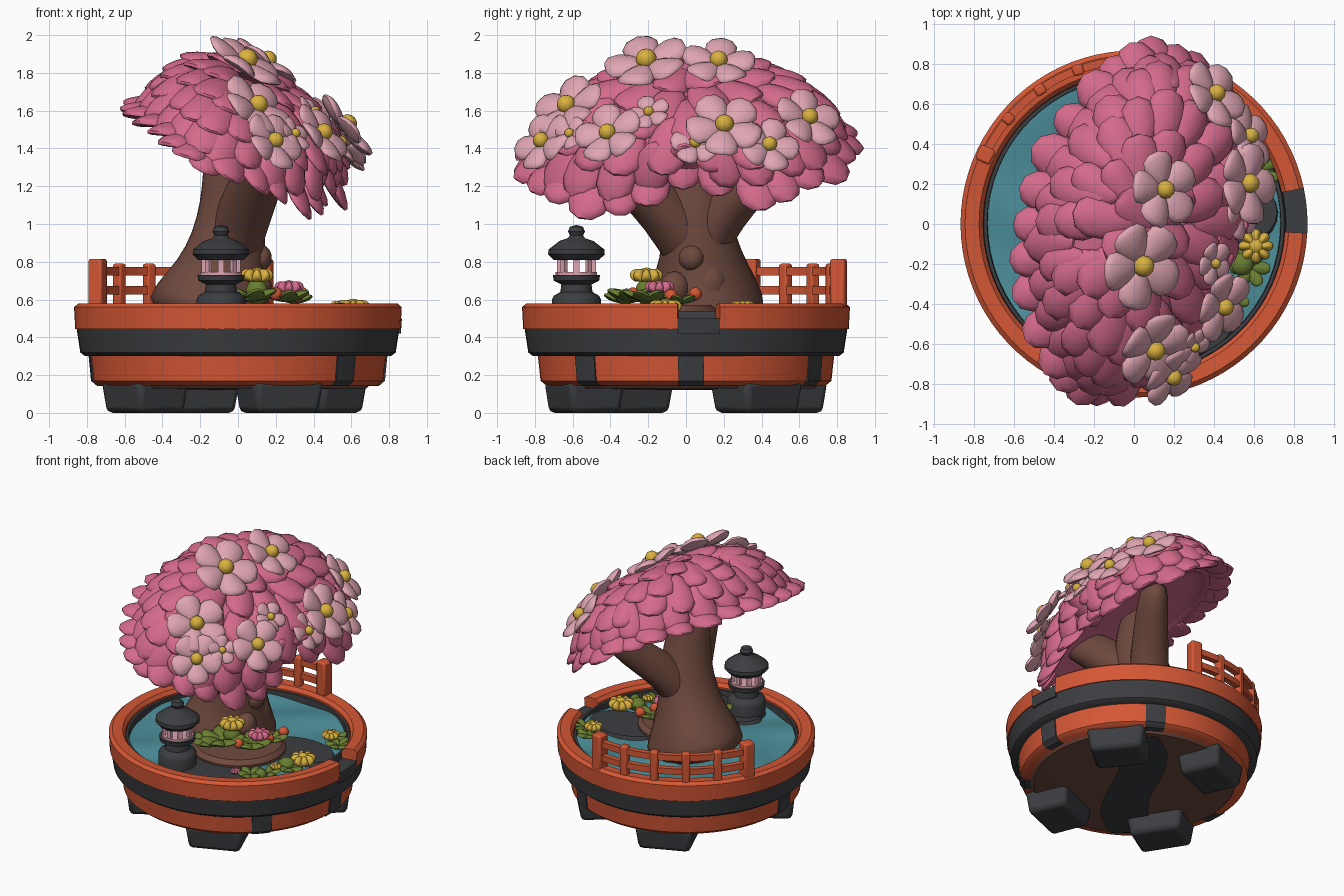
import bpy, bmesh, math, random
from mathutils import Vector, Matrix

if "Cube" in bpy.data.objects:
    bpy.data.objects.remove(bpy.data.objects["Cube"])
random.seed(4)

def mat(name, c):
    m = bpy.data.materials.new(name)
    m.diffuse_color = (*c, 1)
    m.use_nodes = True
    m.node_tree.nodes["Principled BSDF"].inputs["Base Color"].default_value = m.diffuse_color
    return m

ORANGE = mat("vermilion", (.66, .095, .035))
DARK = mat("charcoal", (.045, .047, .052))
BROWN = mat("bark brown", (.16, .068, .048))
TEAL = mat("water teal", (.075, .28, .33))
PINK = mat("blossom pink", (.66, .145, .26))
PALE = mat("pale pink", (.74, .38, .45))
YELLOW = mat("yellow", (.70, .44, .05))
GREEN = mat("leaf green", (.14, .21, .03))

def finish(name, bm, m, angle=40, bevel=0):
    bmesh.ops.remove_doubles(bm, verts=bm.verts, dist=1e-5)
    bmesh.ops.recalc_face_normals(bm, faces=bm.faces)
    me = bpy.data.meshes.new(name)
    bm.to_mesh(me)
    bm.free()
    me.materials.append(m)
    me.shade_smooth()
    me.set_sharp_from_angle(angle=math.radians(angle))
    ob = bpy.data.objects.new(name, me)
    bpy.context.collection.objects.link(ob)
    if bevel:
        b = ob.modifiers.new("bevel", "BEVEL")
        b.width, b.segments = bevel, 2
    return ob

def lathe(name, prof, m, segs=64, a0=0, a1=360, at=(0, 0, 0), sc=(1, 1)):
    """Revolve a closed (r, z) profile; partial sweeps are capped."""
    bm = bmesh.new()
    full = a1 - a0 >= 360
    n = segs if full else segs + 1
    rows = []
    for i in range(n):
        a = math.radians(a0 + (a1 - a0) * i / segs)
        rows.append([bm.verts.new((at[0] + sc[0] * r * math.cos(a), at[1] + sc[1] * r * math.sin(a), at[2] + z))
                     for r, z in prof])
    k = len(prof)
    for i in range(segs):
        A, B = rows[i], rows[(i + 1) % n]
        for j in range(k):
            if prof[j][0] + prof[(j + 1) % k][0] > 0:
                bm.faces.new((A[j], B[j], B[(j + 1) % k], A[(j + 1) % k]))
    if not full:
        bm.faces.new(rows[0])
        bm.faces.new(rows[-1])
    bmesh.ops.dissolve_degenerate(bm, dist=1e-5, edges=bm.edges)
    return finish(name, bm, m)

def ball(bm, pos, s, seg=12):
    bmesh.ops.create_uvsphere(bm, u_segments=seg, v_segments=seg // 2 + 1, radius=1,
                              matrix=Matrix.Translation(pos) @ Matrix.Diagonal((*s, 1)))

def petal(bm, pos, tip, nrm, L, W, T, narrow=.6):
    X = tip.normalized()
    Z = (nrm - X * nrm.dot(X)).normalized()
    Y = Z.cross(X)
    for v in bmesh.ops.create_uvsphere(bm, u_segments=12, v_segments=7, radius=1)["verts"]:
        x, y, z = v.co
        y *= narrow + (1 - narrow) * (x + 1) / 2
        z -= .9 * y * y - .35          # gentle crown across the petal
        v.co = Vector(pos) + X * x * L + Y * y * W + Z * z * T

def box(bm, pos, size, rot=0, taper=1):
    M = Matrix.Translation(pos) @ Matrix.Rotation(rot, 4, 'Z')
    for v in bmesh.ops.create_cube(bm, size=1)["verts"]:
        t = taper if v.co.z < 0 else 1
        v.co = M @ Vector((v.co.x * size[0] * t, v.co.y * size[1] * t, v.co.z * size[2]))

# ---- bowl ----
lathe("bowl_rim", [(.76, .45), (.755, .55), (.775, .575), (.845, .58), (.868, .56), (.862, .445)],
      ORANGE, 80, 12, 357)
lathe("rim_gap_sill", [(.75, .42), (.75, .5), (.868, .5), (.862, .42)], DARK, 6, -3, 12)
lathe("bowl_body", [(0, .3), (.81, .3), (.835, .32), (.855, .45), (.77, .46), (.752, .54), (.735, .54), (.73, .47), (0, .47)], DARK)
lathe("lower_band", [(0, .14), (.74, .145), (.77, .17), (.785, .31), (0, .31)], ORANGE)
for i, a in enumerate((-3, -48, 56, 178)):
    lathe(f"band_block_{i}", [(.7, .142), (.745, .142), (.778, .17), (.792, .312), (.7, .312)], DARK, 6, a, a + 10)
lathe("underside", [(0, .12), (.68, .13), (.7, .15), (0, .15)], BROWN)
bm = bmesh.new()
rows = []
for i in range(13):                      # winding dark strip under the bowl
    t = -.64 + 1.28 * i / 12
    s = .1 * math.sin(t * 4)
    rows.append([bm.verts.new(((t - q) * .707, (t + q) * .707, .116)) for q in (s - .16, s + .16)])
for A, B in zip(rows, rows[1:]):
    bm.faces.new((A[0], A[1], B[1], B[0]))
finish("underside_strip", bm, DARK)
bm = bmesh.new()
for a in (-68, 40, 113, 212):
    r = math.radians(a)
    box(bm, (.58 * math.cos(r), .58 * math.sin(r), .085), (.32, .4, .17), r, .88)
finish("feet", bm, DARK, 40, .03)

# ---- water and ground ----
bm = bmesh.new()
bmesh.ops.create_grid(bm, x_segments=36, y_segments=36, size=.745)
for v in bm.verts:                       # square grid pressed into a rippled disc
    l = v.co.length
    if l > 0:
        v.co *= max(abs(v.co.x), abs(v.co.y)) / l
    v.co.z = .505 + .013 * math.sin(v.co.x * 9 + 2 * math.sin(v.co.y * 6))
finish("water", bm, TEAL)
disc = [(0, 0), (1, 0), (.95, .025), (0, .03)]
lathe("path", disc, DARK, 24, at=(.45, .06, .497), sc=(.28, .19))
lathe("lantern_ground", disc, DARK, 24, at=(.13, -.5, .497), sc=(.38, .19))
lathe("island", [(0, .47), (.31, .47), (.32, .54), (.29, .57), (0, .575)], BROWN, 32, at=(.11, -.15, 0))

# ---- tree trunk and branches ----
def tube(name, pts):
    bm = bmesh.new()
    rows = []
    P = [Vector(p[:3]) for p in pts]
    for i, p in enumerate(pts):
        t = (P[min(i + 1, len(P) - 1)] - P[max(i - 1, 0)]).normalized()
        x = Vector((1, 0, 0))
        x = (x - t * x.dot(t)).normalized()
        y = t.cross(x)
        rows.append([bm.verts.new(P[i] + p[3] * (1 + .06 * math.sin(3 * a + i)) * (x * math.cos(a) + y * math.sin(a)))
                     for a in [2 * math.pi * k / 14 for k in range(14)]])
    for A, B in zip(rows, rows[1:]):
        for k in range(14):
            bm.faces.new((A[k], A[(k + 1) % 14], B[(k + 1) % 14], B[k]))
    bm.faces.new(rows[0])
    bm.faces.new(rows[-1])
    ob = finish(name, bm, BROWN, 180)
    ob.modifiers.new("sub", "SUBSURF").levels = 1

tube("trunk", [(-.17, .1, .46, .37), (-.14, .1, .6, .33), (-.09, .08, .75, .25), (-.05, .06, .92, .2),
               (-.02, .04, 1.1, .18), (-.03, 0, 1.3, .15), (-.06, 0, 1.55, .12)])
tube("branch_right", [(-.06, .06, .78, .14), (-.02, .13, .97, .14), (.07, .26, 1.13, .125), (.17, .4, 1.27, .11),
                      (.24, .52, 1.4, .09)])
tube("branch_left", [(-.05, .07, .78, .15), (0, -.03, .97, .15), (.06, -.18, 1.15, .15), (.12, -.34, 1.28, .13),
                     (.16, -.5, 1.4, .1)])
bm = bmesh.new()
ball(bm, (.12, .03, .82), (.06, .07, .07))
ball(bm, (.11, -.06, .66), (.07, .08, .09))
ball(bm, (.08, .12, .68), (.08, .1, .12))
finish("trunk_knots", bm, BROWN)

# ---- canopy: tilted rounded dome covered in petal scales ----
U, V, W = Vector((.9, 0, -.44)), Vector((0, 1, 0)), Vector((.44, 0, .9))
C, PW, B, H = Vector((-.03, 0, 1.385)), 2.1, .79, .42
def level(d):
    return sum(abs(c) ** PW for c in d) ** (1 / PW)
def surf(d, k=1):
    d = d * (k / level(d))
    v = d.y * B
    front = max(d.x, 0) * math.exp(-(v / .24) ** 2) * max(0, 1 - 1.5 * abs(d.z))   # arch over the trunk
    u = d.x * (.58 * (1 - .36 * front) if d.x > 0 else .5 * (1 - .25 * d.y ** 2)) - .09 * d.z * abs(d.z)
    p = C + U * u + V * v + W * (d.z * H + .1 * front)
    return p + Vector((.17 * v, 0, .06 * v))
def normal(d):
    return (U * d.x / .55 + V * d.y / B + W * d.z / H).normalized()

bm = bmesh.new()
bmesh.ops.create_uvsphere(bm, u_segments=40, v_segments=24, radius=1)
for v in bm.verts:
    d = v.co.copy()
    inner = d.z < -.01
    p = surf(Vector((d.x, d.y, abs(d.z))), .9 if inner else .97)
    v.co = p - W * H * .75 * abs(d.z) if inner else p
finish("canopy_core", bm, PINK, 60)
bm = bmesh.new()
for th, n in ((86, 28), (72, 25), (57, 21), (42, 16), (27, 11), (11, 6)):
    for i in range(n):
        ph = 2 * math.pi * (i + (th % 2) * .5 + random.uniform(-.15, .15)) / n
        t = math.radians(th + random.uniform(-3, 3))
        d = Vector((math.sin(t) * math.cos(ph), math.sin(t) * math.sin(ph), math.cos(t)))
        t2 = t + .1
        e = Vector((math.sin(t2) * math.cos(ph), math.sin(t2) * math.sin(ph), math.cos(t2)))
        N = normal(d)
        out = (U * d.x + V * d.y).normalized()
        tip = (surf(e) - surf(d)).normalized() + N * .22
        if th > 80:
            tip = tip * (.4 if d.x < 0 else .65) + out * .7
        s = random.uniform(.9, 1.1)
        petal(bm, surf(d), tip, N, .155 * s, .13 * s, .035)
finish("canopy_petals", bm, PINK, 60)

# ---- large blossoms on the canopy, all turned up and to the right ----
bp, bc = bmesh.new(), bmesh.new()
for x, y, z, r in ((.02, -.2, 1.83, .22), (.13, .17, 1.83, .19), (.36, .6, 1.53, .18), (.55, .43, 1.4, .16),
                   (.54, .2, 1.5, .2), (.42, -.4, 1.46, .18), (.08, -.61, 1.6, .2), (.17, -.74, 1.42, .17),
                   (.38, -.19, 1.57, .11), (.28, -.6, 1.46, .1), (.5, .05, 1.39, .13)):
    p = Vector((x - .17 * y, 0, z - .06 * y)) - C
    dz = p.dot(W) / H
    u = p.dot(U) + .09 * dz * abs(dz)
    d = Vector((u / (.58 if u > 0 else .5), y / B, dz))
    N = (normal(d) + Vector((.6, .7 * y - .12, .7)).normalized() * 1.2).normalized()
    p = Vector((x, y, z))
    if level(d) < 1.05:
        p = surf(d, 1.05)
    p += N * .025
    A = N.orthogonal().normalized()
    off = random.random() * 6
    for k in range(5):
        tip = Matrix.Rotation(off + k * math.tau / 5, 3, N) @ A
        petal(bp, p + tip * r * .56, tip + N * .16, N, r * .5, r * .6, r * .15, .45)
    ball(bc, p + N * r * .13, (r * .25,) * 3)
finish("blossom_petals", bp, PALE, 60)
finish("blossom_centres", bc, YELLOW, 60)

# ---- stone lantern ----
LP = (-.09, -.58, 0)
lathe("lantern_base", [(0, .48), (.13, .48), (.13, .6), (.12, .62), (.085, .64), (.08, .68), (.12, .7),
                       (.125, .73), (0, .73)], DARK, 16, at=LP)
lathe("lantern_sill", [(0, .72), (.11, .72), (.11, .745), (0, .745)], PALE, 16, at=LP)
lathe("lantern_roof", [(0, .81), (.12, .81), (.15, .84), (.148, .865), (.09, .91), (.045, .925), (.035, .94),
                       (.045, .96), (.035, .985), (0, .995)], DARK, 16, at=LP)
bm = bmesh.new()
for k in range(8):
    a = k * math.tau / 8
    box(bm, (LP[0] + .092 * math.cos(a), LP[1] + .092 * math.sin(a), .77), (.022, .03, .1), a)
finish("lantern_posts", bm, PALE)

# ---- curved fence ----
bm = bmesh.new()
for i in range(6):
    a = math.radians(155 - 15 * i)
    end = i in (0, 5)
    w, h = (.08, .815) if end else (.055, .79)
    box(bm, (.82 * math.cos(a), .82 * math.sin(a), (.55 + h) / 2), (w, w, h - .55), a)
finish("fence_posts", bm, ORANGE, 40, .012)
for i, z in enumerate((.75, .65)):
    lathe(f"fence_rail_{i}", [(.8, z - .022), (.84, z - .022), (.84, z + .022), (.8, z + .022)], ORANGE, 24, 80, 155)

# ---- small plants ----
leaf, yel, pnk, red = (bmesh.new() for _ in range(4))
UP = Vector((0, 0, 1))
def tuft(x, y, z, n, L):
    for k in range(n):
        a = k * math.tau / n + x * 9
        t = Vector((math.cos(a), math.sin(a), .35))
        petal(leaf, Vector((x, y, z)) + t * L * .8, t, UP, L, L * .7, L * .25)
def bloom(bm, x, y, z, r):
    for k in range(8):
        a = k * math.tau / 8
        t = Vector((math.cos(a), math.sin(a), .15))
        petal(bm, Vector((x, y, z)) + t * r * .55, t, UP, r * .5, r * .38, r * .4)
    ball(bm, (x, y, z + r * .2), (r * .55, r * .55, r * .5))
for q in ((.06, -.27, .59, 7, .09), (.25, -.2, .59, 7, .08), (.3, -.02, .58, 6, .06), (-.02, -.32, .58, 6, .07),
          (.58, -.22, .51, 6, .06), (.42, -.45, .51, 6, .055), (.5, -.36, .51, 5, .05), (.64, .27, .51, 6, .055),
          (.55, .36, .51, 5, .05)):
    tuft(*q)
bloom(yel, .1, -.21, .71, .085)
bloom(yel, .61, -.11, .545, .085)
bloom(yel, .55, .3, .555, .06)
bloom(yel, .52, -.3, .55, .04)
bloom(pnk, .27, -.14, .65, .075)
bloom(pnk, .33, -.5, .54, .035)
for p in ((.2, -.28, .63), (.34, .05, .63), (.31, -.08, .62)):
    ball(red, p, (.035, .035, .035))
ball(leaf, (.1, -.21, .64), (.06, .06, .07))
ball(leaf, (.54, -.2, .54), (.06, .06, .045))
ball(leaf, (.48, -.42, .53), (.04, .04, .04))
finish("leaves", leaf, GREEN, 60)
finish("yellow_flowers", yel, YELLOW, 60)
finish("pink_flowers", pnk, PINK, 60)
finish("berries", red, ORANGE, 60)
